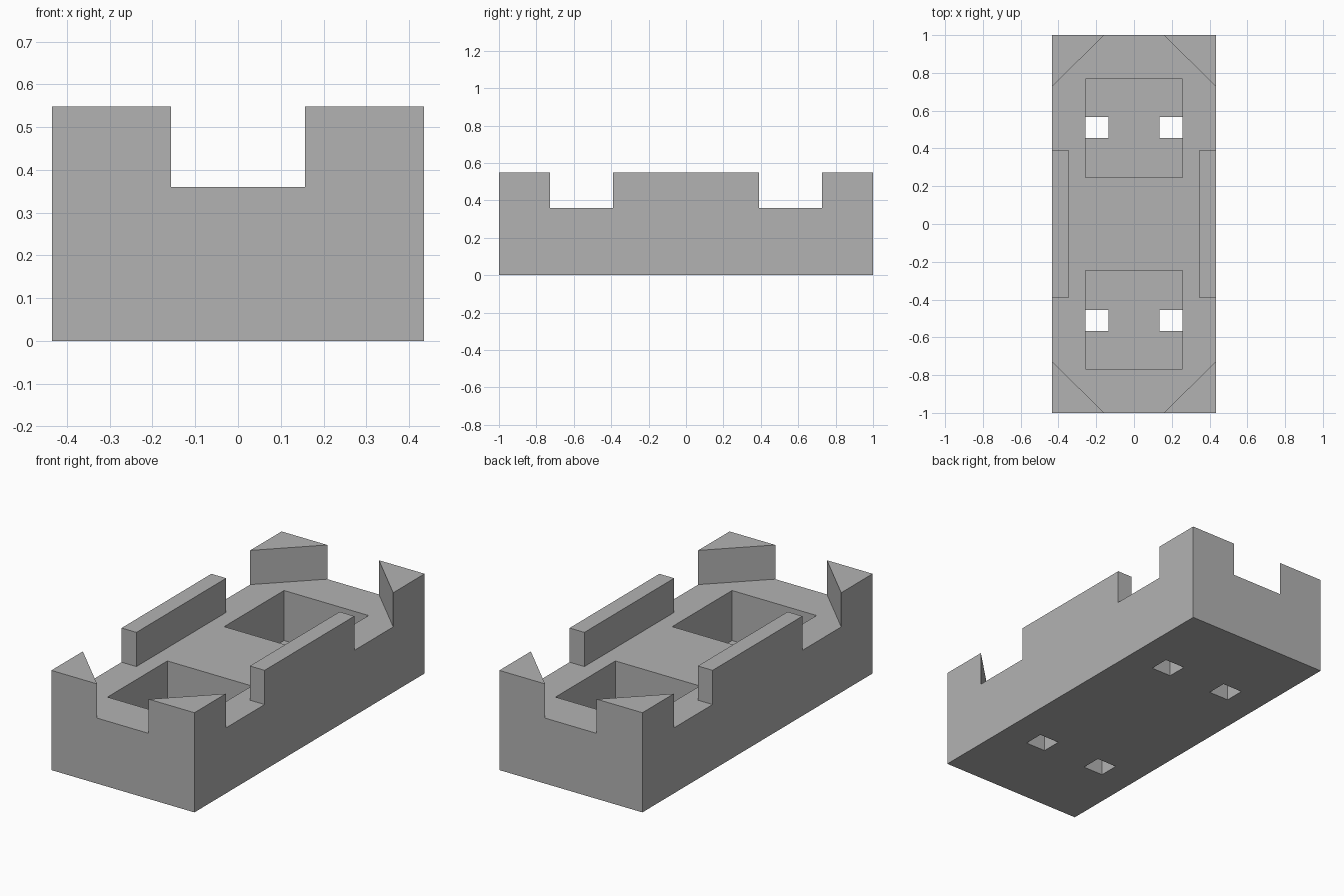
import bpy
import bmesh

cube = bpy.data.objects.get("Cube")
if cube:
    bpy.data.objects.remove(cube, do_unlink=True)

HALF_X, HALF_Y, TOP = 0.435, 1.0, 0.548
DECK, FLOOR = 0.36, 0.085
POCKET_X = 0.257

grey = bpy.data.materials.new("plain_grey")
grey.use_nodes = True
grey.diffuse_color = (0.45, 0.45, 0.45, 1)
grey.node_tree.nodes["Principled BSDF"].inputs["Base Color"].default_value = (0.45, 0.45, 0.45, 1)


def prism(name, outline, z0, z1):
    """Extrude a flat outline from z0 up to z1."""
    bm = bmesh.new()
    base = bm.faces.new([bm.verts.new((x, y, z0)) for x, y in outline])
    new = bmesh.ops.extrude_face_region(bm, geom=[base])["geom"]
    top = [v for v in new if isinstance(v, bmesh.types.BMVert)]
    bmesh.ops.translate(bm, verts=top, vec=(0, 0, z1 - z0))
    bmesh.ops.recalc_face_normals(bm, faces=bm.faces)
    mesh = bpy.data.meshes.new(name)
    bm.to_mesh(mesh)
    bm.free()
    mesh.materials.append(grey)
    obj = bpy.data.objects.new(name, mesh)
    bpy.context.collection.objects.link(obj)
    return obj


def rect(x0, x1, y0, y1):
    return [(x0, y0), (x1, y0), (x1, y1), (x0, y1)]


def cut(target, cutter):
    """Subtract the cutter, then discard it."""
    cutter.hide_render = True
    mod = target.modifiers.new("cut", 'BOOLEAN')
    mod.operation = 'DIFFERENCE'
    mod.solver = 'EXACT'
    mod.object = cutter
    bpy.context.view_layer.objects.active = target
    bpy.ops.object.modifier_apply(modifier=mod.name)
    bpy.data.objects.remove(cutter, do_unlink=True)


# Solid block
body = prism("tray_body", rect(-HALF_X, HALF_X, -HALF_Y, HALF_Y), 0, TOP)

# Deck recess, leaving corner posts and side rails standing
quarter = [(0.345, 0.39), (0.5, 0.39), (0.5, 0.663), (0.093, 1.063)]
right = [(x, -y) for x, y in reversed(quarter)] + quarter
outline = right + [(-x, -y) for x, y in right]
cut(body, prism("deck_cutter", outline, DECK, TOP + 0.1))

# Two deep pockets, each with a pair of through holes
for s in (-1, 1):
    y0, y1 = sorted((s * 0.247, s * 0.767))
    cut(body, prism("pocket_cutter", rect(-POCKET_X, POCKET_X, y0, y1), FLOOR, DECK + 0.1))
    h0, h1 = sorted((s * 0.455, s * 0.567))
    for side in (-1, 1):
        x0, x1 = sorted((side * 0.135, side * POCKET_X))
        cut(body, prism("hole_cutter", rect(x0, x1, h0, h1), -0.1, FLOOR + 0.05))
